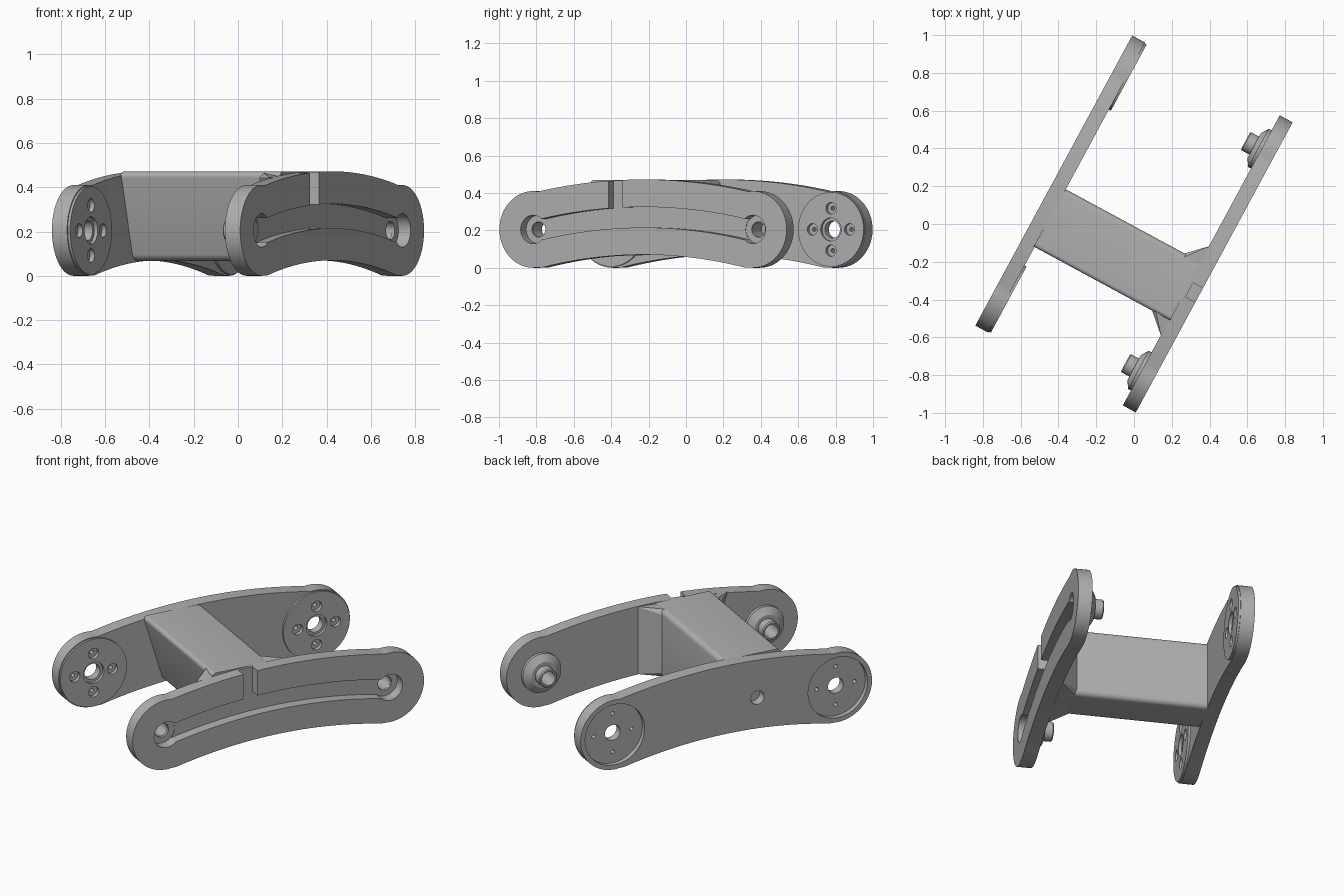
import bpy, bmesh, math
from mathutils import Matrix, Vector

if "Cube" in bpy.data.objects:
    bpy.data.objects.remove(bpy.data.objects["Cube"], do_unlink=True)

grey = bpy.data.materials.new("machined grey")
grey.use_nodes = True
GREY = (0.43, 0.43, 0.43, 1)
grey.diffuse_color = GREY
grey.node_tree.nodes["Principled BSDF"].inputs["Base Color"].default_value = GREY

# Local frame: x across the arm, y along it; turned about z when finished
TURN = Matrix.Rotation(math.radians(-28.4), 4, "Z")
END, MID = 0.668, 0.205          # joint centres
INNER, OUTER = 0.405, 0.483      # side plate faces


def make(name, bm):
    bmesh.ops.recalc_face_normals(bm, faces=bm.faces)
    mesh = bpy.data.meshes.new(name)
    bm.to_mesh(mesh)
    bm.free()
    mesh.materials.append(grey)
    obj = bpy.data.objects.new(name, mesh)
    bpy.context.collection.objects.link(obj)
    return obj


def prism(name, outline, x0, x1):
    """Extrude a (y, z) outline across x."""
    bm = bmesh.new()
    face = bm.faces.new([bm.verts.new((x0, y, z)) for y, z in outline])
    new = bmesh.ops.extrude_face_region(bm, geom=[face])["geom"]
    verts = [g for g in new if isinstance(g, bmesh.types.BMVert)]
    bmesh.ops.translate(bm, verts=verts, vec=(x1 - x0, 0, 0))
    return make(name, bm)


def circle(y, z, r, n=40):
    return [(y + r * math.cos(math.tau * i / n), z + r * math.sin(math.tau * i / n))
            for i in range(n)]


def arch(apex, radius, half, n=32):
    """Shallow arch running from -half to +half."""
    ys = [half * (2 * i / n - 1) for i in range(n + 1)]
    return [(y, apex - radius + math.sqrt(radius ** 2 - y * y)) for y in ys]


def combine(target, other, operation="DIFFERENCE"):
    mod = target.modifiers.new("combine", "BOOLEAN")
    mod.operation, mod.solver, mod.object = operation, "EXACT", other
    bpy.context.view_layer.objects.active = target
    bpy.ops.object.modifier_apply(modifier=mod.name)
    bpy.data.objects.remove(other, do_unlink=True)


def cut(target, outline, x0, x1):
    combine(target, prism("cutter", outline, x0, x1))


def finish(obj):
    obj.data.transform(TURN)
    bpy.ops.object.select_all(action="DESELECT")
    obj.select_set(True)
    bpy.context.view_layer.objects.active = obj
    bpy.ops.object.shade_smooth_by_angle(angle=math.radians(25))


# Arched side plate outline with round ends
angles = [math.radians(-90 + 188 * i / 30) for i in range(31)]
cap = [(END + MID * math.cos(a), MID + MID * math.sin(a)) for a in angles]
top = arch(0.472, 3.2, 0.62)
bottom = arch(0.07, 2.8, 0.61)
outline = bottom + cap + top[::-1] + [(-y, z) for y, z in reversed(cap)]

right_plate = prism("right_side_plate", outline, INNER, OUTER)
left_plate = prism("left_side_plate", outline, -OUTER, -INNER)

# Cable channel and its exit notch on the right plate
FLOOR = 0.424
channel = arch(0.325, 3.05, 0.66) + arch(0.215, 2.94, 0.66)[::-1]
cut(right_plate, channel, FLOOR, 0.6)
cut(right_plate, [(-0.21, 0.28), (-0.125, 0.28), (-0.125, 0.6), (-0.21, 0.6)],
    FLOOR, 0.6)
for y in (-END, END):
    cut(right_plate, circle(y, MID, 0.076), FLOOR - 0.003, 0.6)
    cut(right_plate, circle(y, MID, 0.041), 0.3, 0.6)

# Bearing pads, recesses and screw holes on the left plate
for y in (-END, END):
    combine(left_plate, prism("pad", circle(y, MID, 0.199, 64), -0.43, -0.393), "UNION")
    cut(left_plate, circle(y, MID, 0.178, 64), -0.6, -0.456)
    cut(left_plate, circle(y, MID, 0.046), -0.6, -0.3)
    cut(left_plate, circle(y, MID, 0.062), -0.41, -0.3)
    for k in range(4):
        a = k * math.pi / 2
        hy, hz = y + 0.113 * math.cos(a), MID + 0.113 * math.sin(a)
        cut(left_plate, circle(hy, hz, 0.031, 24), -0.415, -0.3)
        cut(left_plate, circle(hy, hz, 0.011, 16), -0.6, -0.3)
cut(left_plate, circle(-0.187, 0.245, 0.04), -0.6, -0.43)
finish(right_plate)
finish(left_plate)

# Cross bridge with rounded long edges
section = [(-0.365, 0.47), (-0.01, 0.47), (-0.01, 0.068), (-0.245, 0.068)]
bridge = prism("cross_bridge", section, -0.41, 0.41)
bm = bmesh.new()
bm.from_mesh(bridge.data)
long_edges = [e for e in bm.edges
              if abs(e.verts[0].co.x - e.verts[1].co.x) > 0.5]
bmesh.ops.bevel(bm, geom=long_edges, offset=0.03, segments=6, profile=0.5,
                affect="EDGES")
bm.to_mesh(bridge.data)
bm.free()
finish(bridge)

# Flared gusset joining the bridge to the right plate
flare = [(-0.455, 0.443), (0.089, 0.468), (0.089, 0.07), (-0.335, 0.06)]
narrow = [(-0.362, 0.44), (-0.335, 0.468), (-0.04, 0.468), (-0.012, 0.44),
          (-0.012, 0.098), (-0.04, 0.07), (-0.225, 0.07), (-0.255, 0.098)]
bm = bmesh.new()
for x, ring in ((0.307, narrow), (0.41, flare)):
    for y, z in ring:
        bm.verts.new((x, y, z))
bmesh.ops.convex_hull(bm, input=bm.verts)
finish(make("bridge_gusset", bm))

# Hollow stepped pivot pins on the inside of the right plate
PIN = [(0.04, 0.408), (0.115, 0.408), (0.115, 0.388), (0.075, 0.362),
       (0.054, 0.362), (0.054, 0.316), (0.049, 0.31), (0.04, 0.31)]
for side, y in (("front", -END), ("back", END)):
    bm = bmesh.new()
    ring = [bm.verts.new((x, y + r, MID)) for r, x in PIN]
    edges = [bm.edges.new((ring[i - 1], ring[i])) for i in range(len(ring))]
    bmesh.ops.spin(bm, geom=ring + edges, cent=Vector((0, y, MID)), axis=(1, 0, 0),
                   angle=math.tau, steps=40)
    bmesh.ops.remove_doubles(bm, verts=bm.verts, dist=0.0001)
    finish(make(side + "_pivot_pin", bm))
